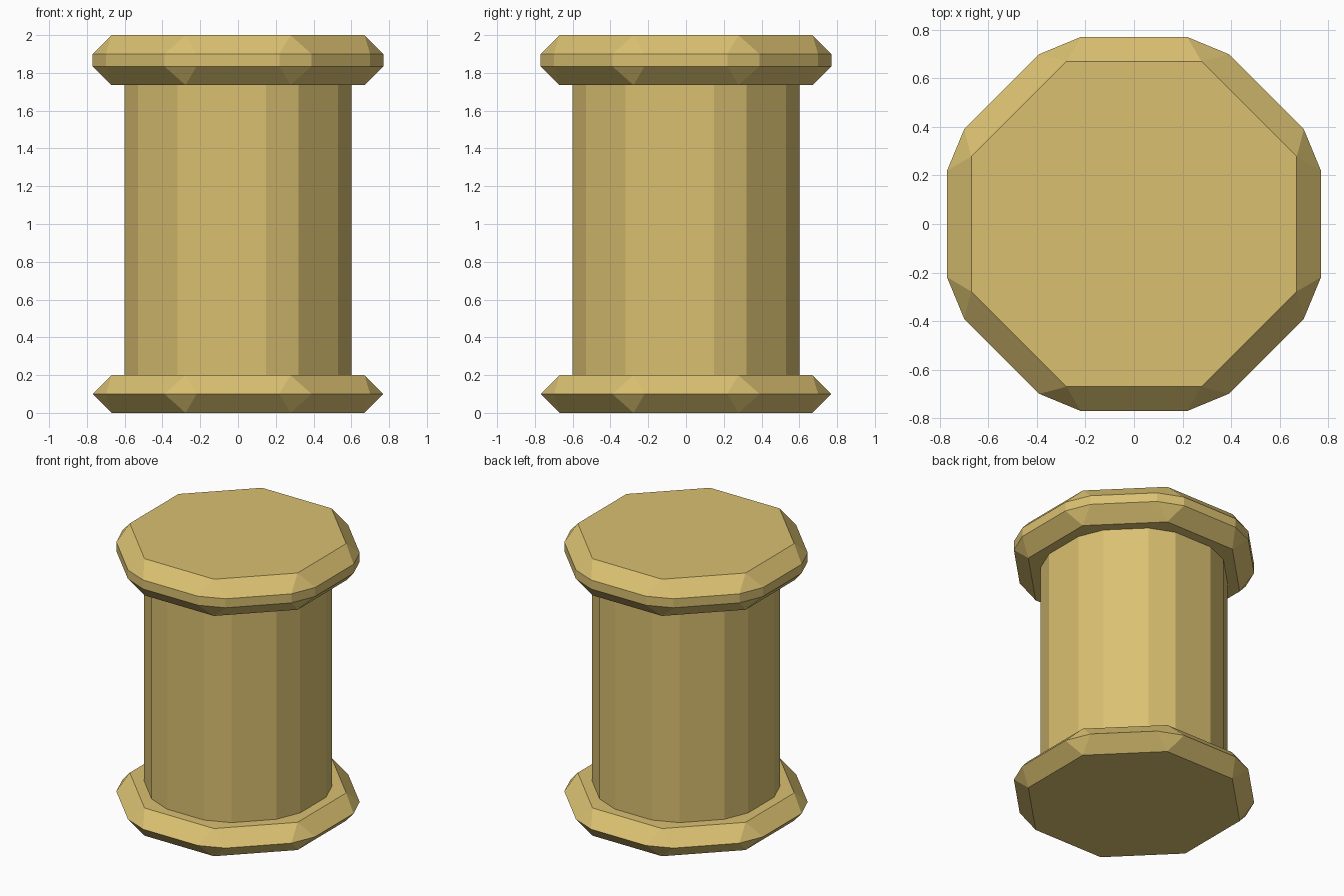
import bpy, bmesh, math

if "Cube" in bpy.data.objects:
    bpy.data.objects.remove(bpy.data.objects["Cube"], do_unlink=True)

# Single straw-gold colour
gold = bpy.data.materials.new("straw_gold")
gold.use_nodes = True
gold.diffuse_color = (0.70, 0.53, 0.165, 1)
gold.node_tree.nodes["Principled BSDF"].inputs["Base Color"].default_value = gold.diffuse_color


def octagon(apothem, cut=0.0):
    """Octagon outline with flat sides on the axes; cut trims each corner into two."""
    radius = apothem / math.cos(math.pi / 8)
    pts = [(radius * math.cos((k + 0.5) * math.pi / 4),
            radius * math.sin((k + 0.5) * math.pi / 4)) for k in range(8)]
    if not cut:
        return pts
    side = 2 * apothem * math.tan(math.pi / 8)
    t = cut / side
    out = []
    for i, (x, y) in enumerate(pts):
        for nx, ny in (pts[i - 1], pts[(i + 1) % 8]):
            out.append((x + (nx - x) * t, y + (ny - y) * t))
    return out


def solid(name, rings):
    """Convex solid wrapped around horizontal outlines, with flat areas merged."""
    bm = bmesh.new()
    for outline, z in rings:
        for x, y in outline:
            bm.verts.new((x, y, z))
    bmesh.ops.convex_hull(bm, input=bm.verts[:])
    bmesh.ops.dissolve_limit(bm, angle_limit=math.radians(1),
                             verts=bm.verts[:], edges=bm.edges[:])
    bmesh.ops.recalc_face_normals(bm, faces=bm.faces[:])
    mesh = bpy.data.meshes.new(name)
    bm.to_mesh(mesh)
    bm.free()
    mesh.materials.append(gold)
    obj = bpy.data.objects.new(name, mesh)
    bpy.context.collection.objects.link(obj)
    return obj


inner = octagon(0.67)
rim = octagon(0.77, 0.1)
shaft = octagon(0.60, 0.1)

# Lower flange, central shaft and the slightly thicker upper flange
solid("bottom_flange", [(inner, 0), (rim, 0.1), (inner, 0.2)])
solid("shaft", [(shaft, 0.2), (shaft, 1.735)])
solid("top_flange", [(inner, 1.735), (rim, 1.835), (rim, 1.9), (inner, 2.0)])
